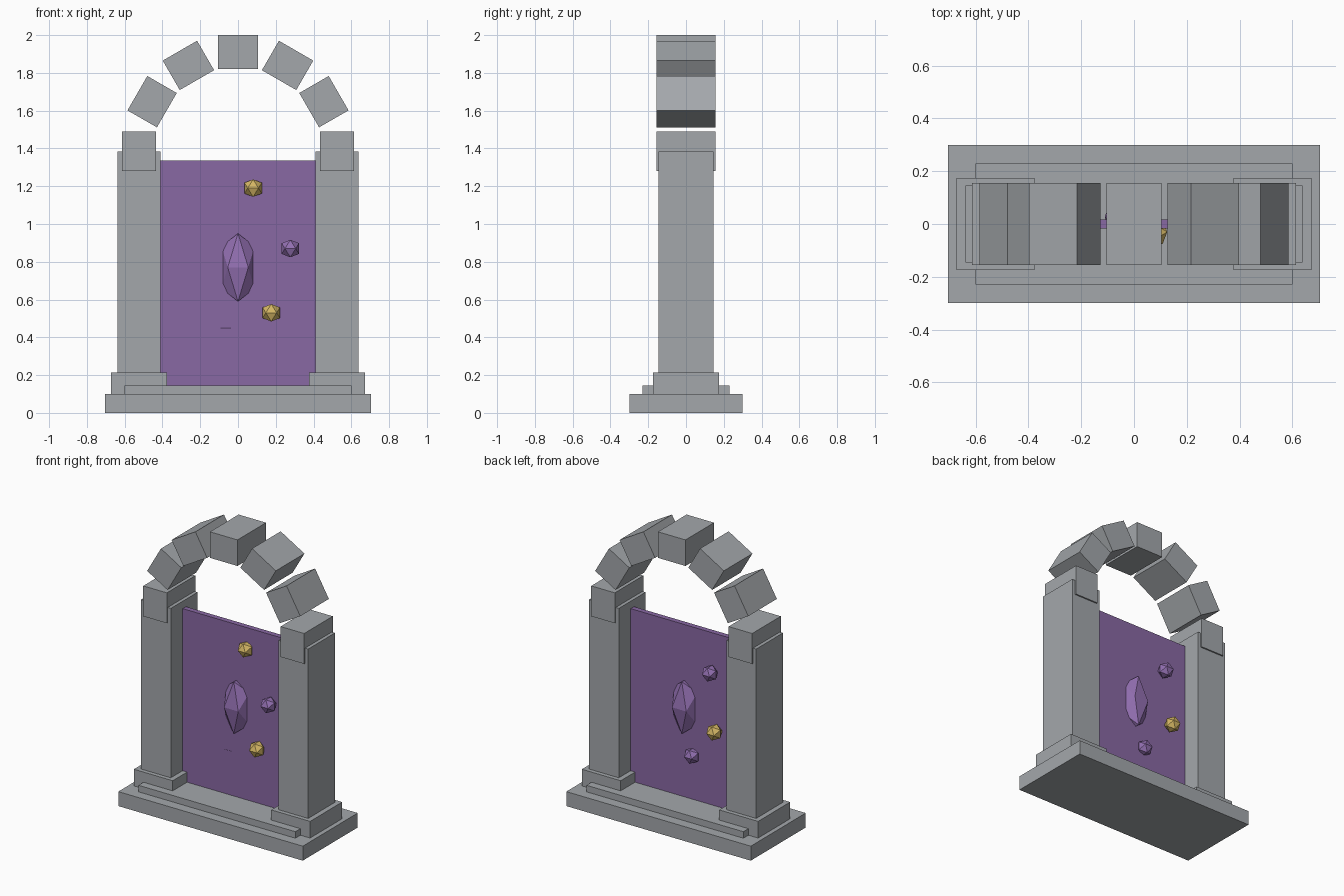
import bpy, bmesh, math
from mathutils import Matrix, Vector

default = bpy.data.objects.get("Cube")
if default:
    bpy.data.objects.remove(default, do_unlink=True)


def material(name, rgb):
    mat = bpy.data.materials.new(name)
    mat.use_nodes = True
    mat.diffuse_color = (*rgb, 1)
    bsdf = mat.node_tree.nodes["Principled BSDF"]
    bsdf.inputs["Base Color"].default_value = (*rgb, 1)
    bsdf.inputs["Roughness"].default_value = 0.8
    return mat


stone = material("grey stone", (0.37, 0.39, 0.41))
veil = material("purple veil", (0.25, 0.14, 0.37))
amethyst = material("amethyst", (0.29, 0.16, 0.44))
gold = material("gold", (0.66, 0.47, 0.13))


def finish(name, bm, mat):
    bmesh.ops.recalc_face_normals(bm, faces=bm.faces)
    mesh = bpy.data.meshes.new(name)
    bm.to_mesh(mesh)
    bm.free()
    mesh.materials.append(mat)
    obj = bpy.data.objects.new(name, mesh)
    bpy.context.collection.objects.link(obj)
    return obj


def box(name, center, size, mat, turn=0.0):
    """Box of full size, turned about the front-to-back axis."""
    bm = bmesh.new()
    bmesh.ops.create_cube(bm, size=1)
    place = (Matrix.Translation(center) @ Matrix.Rotation(turn, 4, "Y")
             @ Matrix.Diagonal((*size, 1)))
    bmesh.ops.transform(bm, matrix=place, verts=bm.verts)
    return finish(name, bm, mat)


def gem(name, center, half, mat):
    """Twenty-sided gem with an edge, not a point, facing the front."""
    short = 2 / (1 + math.sqrt(5))
    bm = bmesh.new()
    for a in (-1, 1):
        for b in (-short, short):
            for corner in ((b, a, 0), (0, b, a), (a, 0, b)):
                bm.verts.new([c + k * h for c, k, h in zip(center, corner, half)])
    bmesh.ops.convex_hull(bm, input=bm.verts)
    return finish(name, bm, mat)


# Base slab and step
box("base_slab", (0, 0, 0.05), (1.41, 0.6, 0.1), stone)
box("base_step", (0, 0, 0.12), (1.2, 0.46, 0.05), stone)

# Pillars on plinths
radius, spring = 0.525, 1.385
for side, label in ((1, "left"), (-1, "right")):
    box(f"{label}_plinth", (side * radius, 0, 0.1575), (0.297, 0.35, 0.115), stone)
    box(f"{label}_pillar", (side * radius, 0, 0.79), (0.227, 0.292, 1.19), stone)

# Separate arch stones, fanned around a half circle
for i in range(7):
    angle = math.radians(-90 + 30 * i)
    center = (radius * math.sin(angle), 0, spring + radius * math.cos(angle))
    box(f"arch_stone_{i + 1}", center, (0.21, 0.312, 0.18), stone, angle)

# Portal veil between the pillars
box("portal_veil", (0, 0, 0.7375), (0.82, 0.036, 1.195), veil)

# Tall central crystal and the small floating gems
gem("central_crystal", (0, 0, 0.77), (0.088, 0.075, 0.18), amethyst)
floaters = [
    (0.08, -0.03, 1.19, gold), (0.277, -0.063, 0.87, amethyst),
    (0.176, -0.043, 0.53, gold), (-0.065, 0.027, 0.45, amethyst),
    (-0.264, 0.068, 0.68, gold), (-0.22, 0.053, 1.07, amethyst),
]
for i, (x, y, z, mat) in enumerate(floaters):
    gem(f"floating_gem_{i + 1}", Vector((x, y, z)), (0.046,) * 3, mat)
